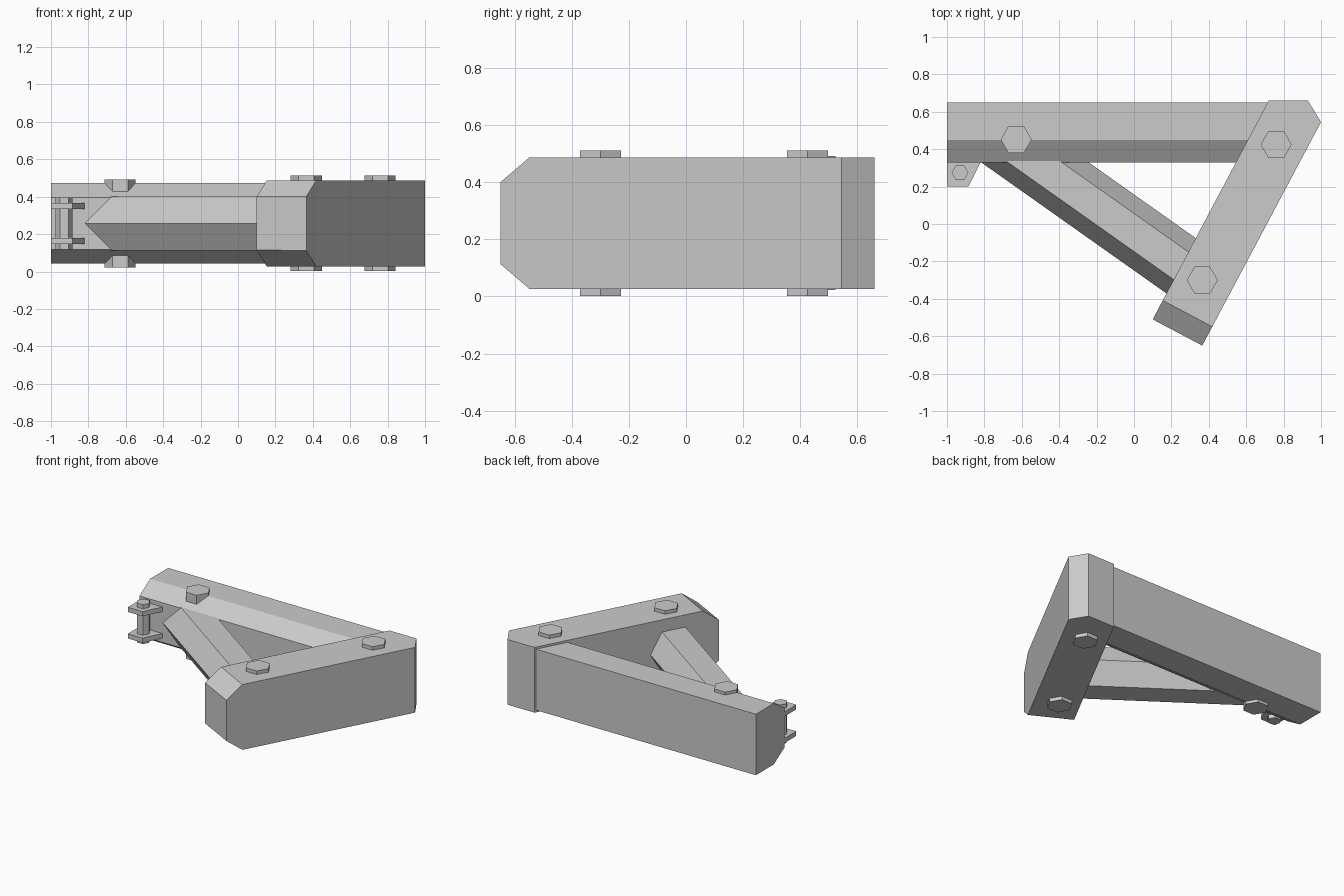
import bpy, bmesh, math
from mathutils import Matrix, Vector

cube = bpy.data.objects.get("Cube")
if cube:
    bpy.data.objects.remove(cube, do_unlink=True)

grey = bpy.data.materials.new("plain grey")
grey.use_nodes = True
grey.diffuse_color = (0.6, 0.6, 0.6, 1)
grey.node_tree.nodes["Principled BSDF"].inputs["Base Color"].default_value = (0.6, 0.6, 0.6, 1)

MID = 0.257  # height of the symmetry plane


def finish(name, bm):
    bmesh.ops.recalc_face_normals(bm, faces=bm.faces)
    mesh = bpy.data.meshes.new(name)
    bm.to_mesh(mesh)
    bm.free()
    mesh.materials.append(grey)
    obj = bpy.data.objects.new(name, mesh)
    bpy.context.collection.objects.link(obj)
    return obj


def prism(name, outline, direction):
    """Extrude a closed outline of 3D points along a direction."""
    bm = bmesh.new()
    face = bm.faces.new([bm.verts.new(p) for p in outline])
    ext = bmesh.ops.extrude_face_region(bm, geom=[face])
    verts = [v for v in ext["geom"] if isinstance(v, bmesh.types.BMVert)]
    bmesh.ops.translate(bm, verts=verts, vec=direction)
    return finish(name, bm)


def hexagon(name, start, end, radius):
    """Six-sided rod between two points."""
    start, end = Vector(start), Vector(end)
    axis = end - start
    turn = Matrix.Identity(4) if abs(axis.z) > 0 else axis.to_track_quat('Z', 'Y').to_matrix().to_4x4()
    bm = bmesh.new()
    bmesh.ops.create_cone(bm, cap_ends=True, segments=6, radius1=radius, radius2=radius,
                          depth=axis.length,
                          matrix=Matrix.Translation((start + end) / 2) @ turn)
    # Corners point along +x for upright rods
    if abs(axis.z) > 0:
        far = max(v.co.x - start.x for v in bm.verts)
        if far < radius * 0.95:
            bmesh.ops.rotate(bm, verts=bm.verts, cent=start,
                             matrix=Matrix.Rotation(math.radians(30), 3, 'Z'))
    return finish(name, bm)


# Long beam with its two front edges cut back
half = [(0.65, 0.215), (0.45, 0.215), (0.33, 0.14)]
section = half + [(y, -h) for y, h in reversed(half)]
prism("main_beam", [(-1, y, MID + h) for y, h in section], (1.8, 0, 0))

# Slanted end beam, sloped above and below at its front tip
plan = [(0.10, -0.51), (0.365, -0.65), (1.0, 0.545), (0.93, 0.66), (0.72, 0.66)]
end_beam = prism("end_beam", [(x, y, MID - 0.23) for x, y in plan], (0, 0, 0.46))
bm = bmesh.new()
bm.from_mesh(end_beam.data)
along = Vector((0.47, 0.883, 0))
tip = Vector((0.10, -0.51, MID))
for side in (1, -1):
    bmesh.ops.bisect_plane(bm, geom=bm.verts[:] + bm.edges[:] + bm.faces[:],
                           plane_co=tip + Vector((0, 0, side * 0.143)),
                           plane_no=-along * 0.087 + Vector((0, 0, side * 0.115)),
                           clear_outer=True)
    rim = [e for e in bm.edges if e.is_boundary]
    bmesh.ops.holes_fill(bm, edges=rim, sides=0)
bmesh.ops.recalc_face_normals(bm, faces=bm.faces)
bm.to_mesh(end_beam.data)
bm.free()

# Six-sided diagonal strut, corners level with the ground plane
run = Vector((0.816, -0.577, 0))
side = Vector((0.577, 0.816, 0))
base = side * -0.037 + Vector((0, 0, MID)) - run * 0.9
ring = [base + 0.166 * (side * math.cos(a) + Vector((0, 0, math.sin(a))))
        for a in (i * math.pi / 3 for i in range(6))]
prism("diagonal_strut", ring, run * 1.39)

# Bolt heads above and below
for label, x, y, inner, outer in (("strut_bolt", 0.365, -0.30, 0.2, 0.255),
                                  ("corner_bolt", 0.76, 0.425, 0.2, 0.255),
                                  ("beam_bolt", -0.63, 0.452, 0.15, 0.235)):
    hexagon(label + "_top", (x, y, MID + inner), (x, y, MID + outer), 0.083)
    hexagon(label + "_bottom", (x, y, MID - outer), (x, y, MID - inner), 0.083)

# Hinge lugs with their pin
lug = [(-1, 0.34), (-1, 0.2), (-0.885, 0.2), (-0.815, 0.34)]
for label, z in (("upper_lug", MID + 0.077), ("lower_lug", MID - 0.11)):
    prism(label, [(x, y, z) for x, y in lug], (0, 0, 0.033))
hexagon("hinge_pin", (-0.93, 0.274, MID - 0.139), (-0.93, 0.274, MID + 0.139), 0.045)
